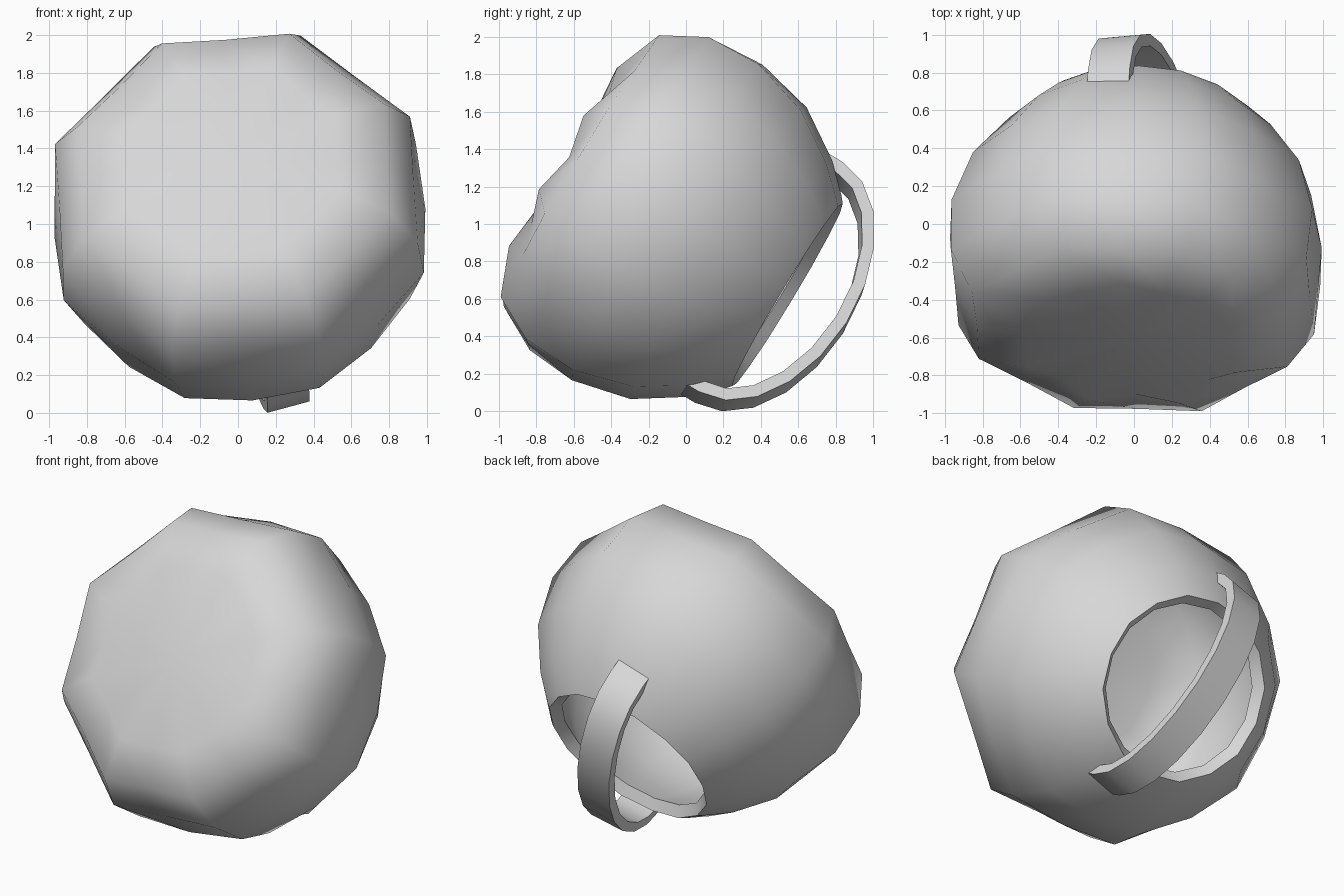
import bpy, bmesh
from math import radians, sin, cos, pi
from mathutils import Matrix, Vector

cube = bpy.data.objects.get("Cube")
if cube:
    bpy.data.objects.remove(cube, do_unlink=True)

SIDES = 16
GREY = (0.68, 0.68, 0.68, 1)

# The pail lies tilted: its mouth points back and down
TILT = (Matrix.Translation((0.01, -0.10, 1.008)) @ Matrix.Rotation(radians(59), 4, 'X')
        @ Matrix.Rotation(radians(-3.5), 4, 'Y') @ Matrix.Rotation(radians(3), 4, 'Z')
        @ Matrix.Translation((0, 0, -0.75)))

mat = bpy.data.materials.new("light grey")
mat.use_nodes = True
mat.diffuse_color = GREY
mat.node_tree.nodes["Principled BSDF"].inputs["Base Color"].default_value = GREY


def finish(name, bm, angle):
    bmesh.ops.recalc_face_normals(bm, faces=bm.faces)
    bm.transform(TILT)
    mesh = bpy.data.meshes.new(name)
    bm.to_mesh(mesh)
    bm.free()
    mesh.materials.append(mat)
    obj = bpy.data.objects.new(name, mesh)
    bpy.context.collection.objects.link(obj)
    bpy.ops.object.select_all(action='DESELECT')
    obj.select_set(True)
    bpy.context.view_layer.objects.active = obj
    bpy.ops.object.shade_smooth_by_angle(angle=radians(angle))


def lobed_ring(bm, height, lobe, valley, drop=0.0):
    """Ring whose odd points stand out as eight lobes."""
    ring = []
    for i in range(SIDES):
        a = 2 * pi * i / SIDES
        r, z = (lobe, height) if i % 2 else (valley, height - drop)
        ring.append(bm.verts.new((r * cos(a), r * sin(a), z)))
    return ring


def bridge(bm, a, b):
    for i in range(len(a)):
        j = (i + 1) % len(a)
        bm.faces.new((a[i], a[j], b[j], b[i]))


# Body: outer wall from the closed bottom to the mouth, then the inner wall back
outer = [(1.395, 0.60, 0.56, 0.05), (1.285, 0.885, 0.81), (1.05, 1.02, 0.94),
         (0.75, 1.035, 0.985), (0.43, 0.935, 0.91), (0.17, 0.75, 0.74),
         (0.03, 0.61, 0.605), (0, 0.575, 0.57)]
inner = [(0.06, 0.52, 0.52), (0.20, 0.67, 0.66), (0.45, 0.87, 0.85), (0.75, 0.97, 0.92),
         (1.04, 0.95, 0.88), (1.23, 0.82, 0.76), (1.33, 0.56, 0.53, 0.03)]
bm = bmesh.new()
rings = [lobed_ring(bm, *row) for row in outer + inner]
for first, second in zip(rings, rings[1:]):
    bridge(bm, first, second)
for ring, z in ((rings[0], 1.355), (rings[-1], 1.30)):
    centre = bm.verts.new((0, 0, z))
    for i in range(SIDES):
        bm.faces.new((ring[i], ring[(i + 1) % SIDES], centre))
finish("pail_body", bm, 80)

# Handle: flat strap bent in an arch over the mouth
bm = bmesh.new()
path = [Vector((0.75 * cos(pi * i / 10), 0.12 - 0.475 * sin(pi * i / 10))) for i in range(11)]
path = [Vector((0.75, 0.23))] + path + [Vector((-0.75, 0.23))]
turn = Matrix.Rotation(radians(12.5), 3, 'Z')
sections = []
for i, p in enumerate(path):
    along = path[min(i + 1, len(path) - 1)] - path[max(i - 1, 0)]
    inward = Vector((along.y, -along.x)).normalized() * 0.065
    if inward.dot(Vector((0, 0.3)) - p) < 0:
        inward = -inward
    q = p + inward
    sections.append([bm.verts.new(turn @ Vector((x, s.x, s.y)))
                     for x, s in ((-0.095, p), (0.135, p), (0.135, q), (-0.095, q))])
for first, second in zip(sections, sections[1:]):
    bridge(bm, first, second)
bm.faces.new(sections[0])
bm.faces.new(sections[-1])
finish("carry_handle", bm, 40)
